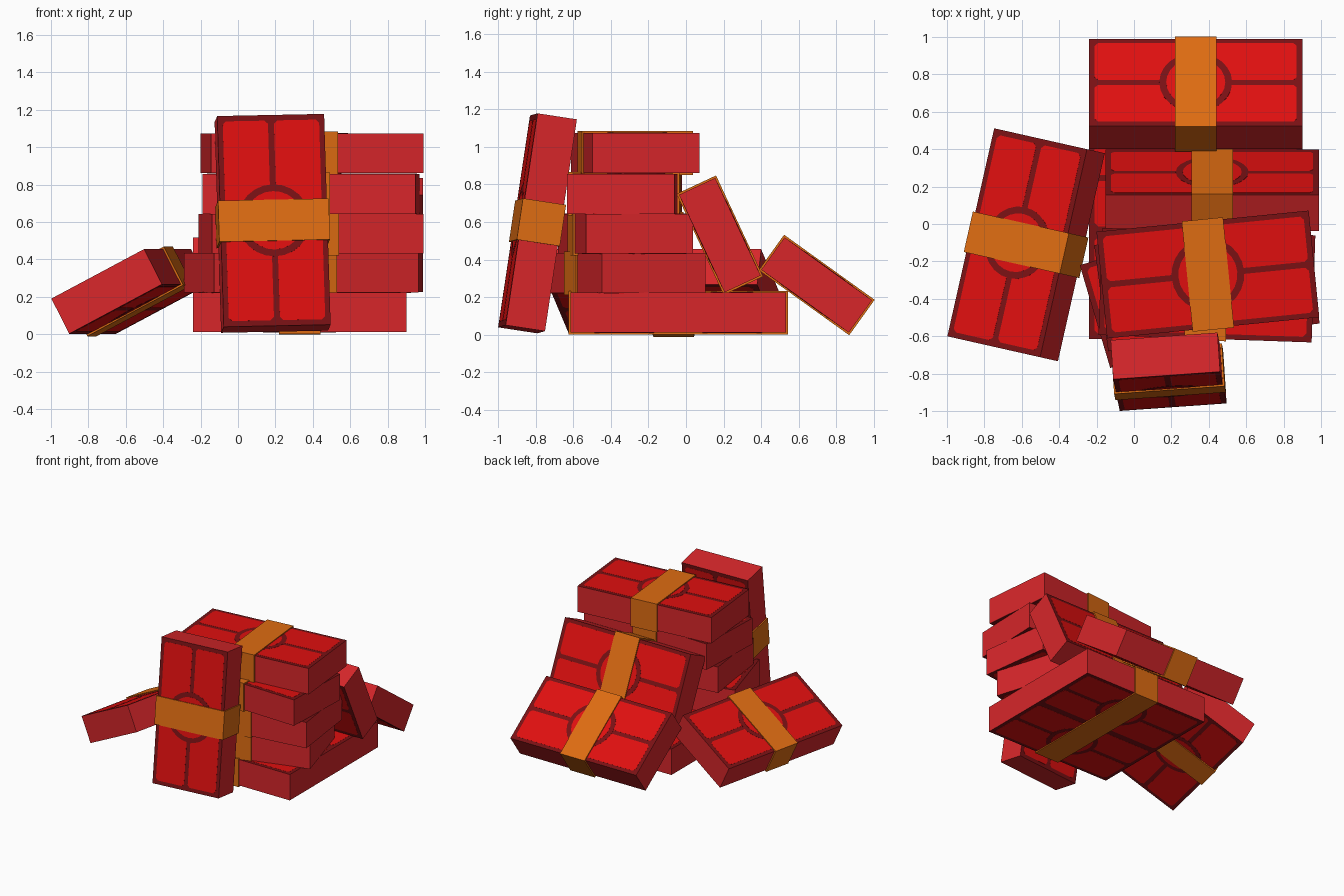
import bpy, bmesh, math
from mathutils import Matrix, Vector, Euler

if "Cube" in bpy.data.objects:
    bpy.data.objects.remove(bpy.data.objects["Cube"])

L, W, H = 1.14, 0.573, 0.212      # size of one bundle
BAND = 0.222                      # width of the paper band


def srgb(r, g, b):
    f = lambda c: c / 12.92 if c <= 0.04045 else ((c + 0.055) / 1.055) ** 2.4
    return (f(r / 255), f(g / 255), f(b / 255), 1)


def material(name, rgb):
    m = bpy.data.materials.new(name)
    m.diffuse_color = srgb(*rgb)
    m.use_nodes = True
    m.node_tree.nodes["Principled BSDF"].inputs["Base Color"].default_value = m.diffuse_color
    return m


MATS = [material("edge_red", (215, 38, 42)), material("border_dark_red", (122, 17, 20)),
        material("panel_red", (223, 15, 15)), material("band_orange", (222, 108, 18))]
EDGE, BORDER, PANEL, ORANGE = range(4)


def box(bm, sx, sy, sz, mat):
    r = bmesh.ops.create_cube(bm, size=1, matrix=Matrix.Diagonal((sx, sy, sz, 1)))
    faces = {f for v in r["verts"] for f in v.link_faces}
    for f in faces:
        f.material_index = mat
    return faces


def plate(bm, pts, z0, z1, mat):
    """Thin printed plate: outline in x, y raised from z0 to z1."""
    lo = [bm.verts.new((x, y, z0)) for x, y in pts]
    hi = [bm.verts.new((x, y, z1)) for x, y in pts]
    n = len(pts)
    faces = [bm.faces.new(hi)]
    faces += [bm.faces.new((lo[i], lo[(i + 1) % n], hi[(i + 1) % n], hi[i])) for i in range(n)]
    for f in faces:
        f.material_index = mat


def circle(r, n=24):
    return [(r * math.cos(2 * math.pi * i / n), r * math.sin(2 * math.pi * i / n)) for i in range(n)]


def panel_outline(x0, x1, y0, y1, c=0.018):
    return [(x0 + c, y0), (x1 - c, y0), (x1, y0 + c), (x1, y1 - c),
            (x1 - c, y1), (x0 + c, y1), (x0, y1 - c), (x0, y0 + c)]


def bundle_mesh():
    bm = bmesh.new()
    # stack of notes: light cut edges, dark printed top and bottom
    for f in box(bm, L, W, H, EDGE):
        f.normal_update()
        if abs(f.normal.z) > 0.9:
            f.material_index = BORDER
    # printed panels, ring and medallion on both large faces
    top = bmesh.new()
    h = H / 2
    for y0, y1 in ((-W / 2 + 0.028, -0.016), (0.016, W / 2 - 0.028)):
        plate(top, panel_outline(-L / 2 + 0.03, L / 2 - 0.03, y0, y1), h, h + 0.001, PANEL)
    plate(top, circle(0.195), h, h + 0.002, BORDER)
    plate(top, circle(0.158), h, h + 0.003, PANEL)
    tmp = bpy.data.meshes.new("print")
    top.to_mesh(tmp)
    bm.from_mesh(tmp)
    top.transform(Matrix.Rotation(math.pi, 4, 'X'))
    top.to_mesh(tmp)
    bm.from_mesh(tmp)
    top.free()
    bpy.data.meshes.remove(tmp)
    # paper band
    box(bm, BAND, W + 0.02, H + 0.02, ORANGE)
    me = bpy.data.meshes.new("note_bundle")
    bm.to_mesh(me)
    bm.free()
    for m in MATS:
        me.materials.append(m)
    return me


MESH = bundle_mesh()


def bundle(name, loc, rot):
    ob = bpy.data.objects.new(name, MESH)
    ob.matrix_world = Matrix.Translation(loc) @ rot.to_4x4()
    bpy.context.collection.objects.link(ob)


def turn(x=0, z=0):
    return Euler((math.radians(x), 0, math.radians(z))).to_matrix()


# main stack
bundle("bottom_front_bundle", (0.33, -0.328, 0.118), turn())
bundle("bottom_back_bundle", (0.33, 0.245, 0.118), turn())
bundle("second_layer_bundle", (0.338, -0.333, 0.328), turn(z=16.5))
bundle("third_layer_bundle", (0.39, -0.322, 0.538), turn(z=7.5))
bundle("fourth_layer_bundle", (0.39, -0.327, 0.75), turn(z=-2))
bundle("top_bundle", (0.395, -0.27, 0.967), turn(z=5.7))

# bundles slumped against the back and left
bundle("steep_back_bundle", (0.418, 0.18, 0.53), turn(x=-65))
bundle("low_back_bundle", (0.33, 0.695, 0.265), turn(x=-35.7))
bundle("left_bundle", (-0.577, -0.111, 0.229), turn(x=-27.5, z=77.3))

# bundle standing on end, leaning on the front
up = Vector((-0.035, 0.17, 1.13)).normalized()
side = Vector((0.57, 0.04, 0.01))
side = (side - up * side.dot(up)).normalized()
bundle("leaning_front_bundle", (0.185, -0.79, 0.593),
       Matrix((up, side, up.cross(side))).transposed())
